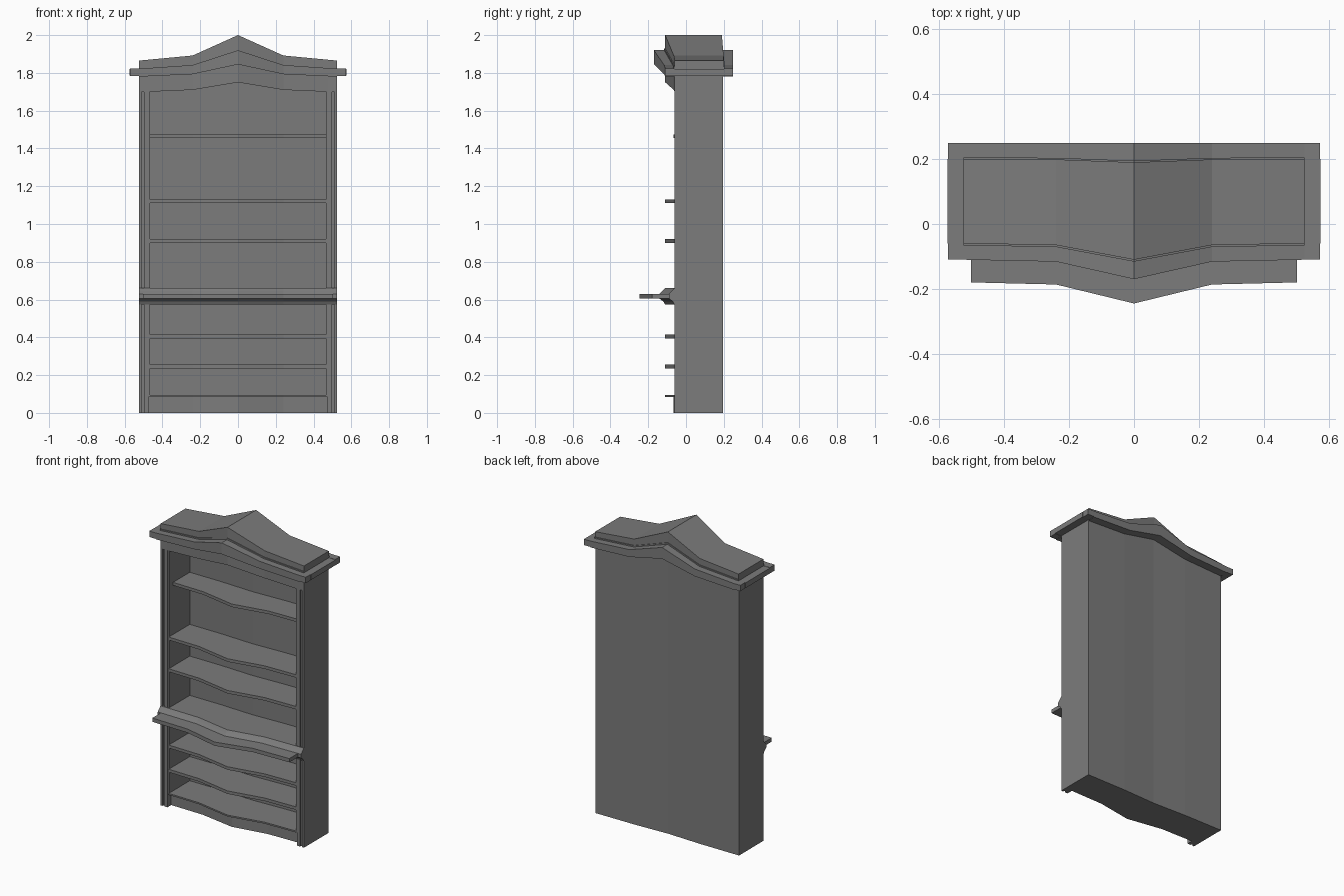
import bpy, bmesh

cube = bpy.data.objects.get("Cube")
if cube:
    bpy.data.objects.remove(cube, do_unlink=True)

wood = bpy.data.materials.new("dark_grey_wood")
wood.use_nodes = True
GREY = (0.2, 0.2, 0.2, 1)
wood.diffuse_color = GREY
wood.node_tree.nodes["Principled BSDF"].inputs["Base Color"].default_value = GREY


def finish(name, bm):
    bmesh.ops.recalc_face_normals(bm, faces=bm.faces)
    mesh = bpy.data.meshes.new(name)
    bm.to_mesh(mesh)
    bm.free()
    mesh.materials.append(wood)
    obj = bpy.data.objects.new(name, mesh)
    bpy.context.collection.objects.link(obj)
    return obj


def bowed(name, half, section):
    """Sweep a (y, z, centre dy, centre dz) section along x, bowing at the middle."""
    bm = bmesh.new()
    rings = []
    for x, wy, wz in ((-half, 0, 0), (-0.24, 0.1, 0.2), (0, 1, 1), (0.24, 0.1, 0.2), (half, 0, 0)):
        rings.append([bm.verts.new((x, y + dy * wy, z + dz * wz)) for y, z, dy, dz in section])
    n = len(section)
    for a, b in zip(rings, rings[1:]):
        for i in range(n):
            j = (i + 1) % n
            bm.faces.new((a[i], a[j], b[j], b[i]))
    bm.faces.new(rings[0])
    bm.faces.new(rings[-1])
    return finish(name, bm)


def slab(name, half, front, back, bottom, top, bow=-0.05, back_bow=0, rise0=0, rise1=0):
    return bowed(name, half, [(front, bottom, bow, rise0), (back, bottom, back_bow, rise0),
                              (back, top, back_bow, rise1), (front, top, bow, rise1)])


def box_pair(name, x0, x1, y0, y1, z0, z1):
    """One box on each side of the centre line."""
    for side, s in (("left", 1), ("right", -1)):
        bm = bmesh.new()
        bmesh.ops.create_cube(bm, size=1)
        for v in bm.verts:
            v.co = (s * (x0 if v.co.x < 0 else x1), y0 if v.co.y < 0 else y1, z0 if v.co.z < 0 else z1)
        finish(f"{side}_{name}", bm)


# Carcass: side walls, back panel and recessed plinth
box_pair("side_wall", 0.475, 0.525, -0.05, 0.16, 0, 1.79)
slab("back_panel", 0.525, 0.16, 0.195, 0, 1.79, bow=-0.01, back_bow=-0.01, rise1=0.08)
slab("plinth", 0.475, -0.02, 0.16, 0, 0.085, bow=-0.045)

# Stile strips leave a vertical groove on the face of each side wall
box_pair("outer_strip", 0.512, 0.525, -0.06, -0.05, 0, 1.79)
box_pair("inner_strip", 0.475, 0.497, -0.06, -0.05, 0, 1.79)
box_pair("stile_head", 0.497, 0.512, -0.06, -0.05, 1.7, 1.79)
box_pair("opening_trim", 0.465, 0.475, -0.055, 0.16, 0.085, 1.75)

# Shelves
slab("bottom_shelf", 0.465, -0.06, 0.16, 0.085, 0.095)
for i, z in enumerate((0.245, 0.405, 0.91, 1.12)):
    slab(f"shelf_{i + 1}", 0.465, -0.06, 0.16, z - 0.01, z + 0.01)
slab("top_shelf", 0.465, -0.015, 0.16, 1.455, 1.475)

# Middle rail with moulded front and projecting counter
slab("divider", 0.475, -0.055, 0.16, 0.575, 0.66)
bowed("rail_moulding", 0.525, [(y, z, -0.05, 0) for y, z in (
    (-0.05, 0.575), (-0.062, 0.575), (-0.07, 0.59), (-0.09, 0.605),
    (-0.09, 0.63), (-0.075, 0.645), (-0.062, 0.66), (-0.05, 0.66))])
slab("counter", 0.502, -0.18, -0.05, 0.605, 0.63, bow=-0.065)

# Arched frieze, cornice and cap
slab("frieze", 0.475, -0.06, 0.16, 1.7, 1.79, rise0=0.05, rise1=0.07)
slab("cornice", 0.525, -0.11, 0.25, 1.78, 1.822, bow=-0.06, rise0=0.065, rise1=0.098)
slab("cornice_step", 0.525, -0.066, 0.205, 1.8, 1.83, bow=-0.05, back_bow=-0.01, rise0=0.08, rise1=0.1)
slab("cap", 0.525, -0.06, 0.2, 1.82, 1.865, back_bow=-0.01, rise0=0.09, rise1=0.135)

# Cornice returns on the sides, with corner blocks
box_pair("cornice_return", 0.525, 0.575, -0.06, 0.2, 1.785, 1.82)
box_pair("front_corner_block", 0.525, 0.573, -0.11, -0.06, 1.783, 1.822)
box_pair("back_corner_block", 0.525, 0.573, 0.2, 0.25, 1.783, 1.822)
